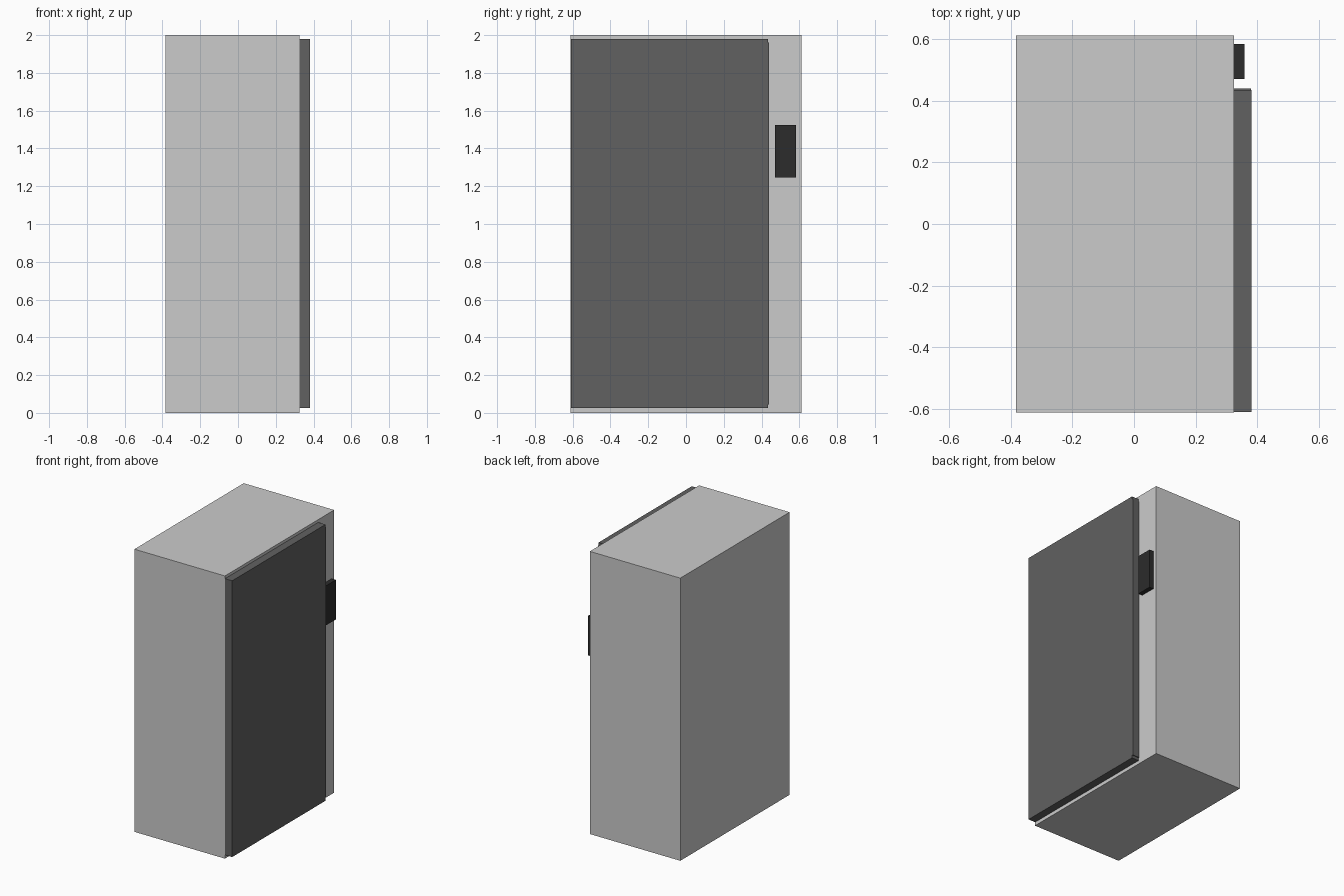
import bpy

if "Cube" in bpy.data.objects:
    bpy.data.objects.remove(bpy.data.objects["Cube"])


def material(name, v):
    m = bpy.data.materials.new(name)
    m.diffuse_color = (v, v, v, 1)
    m.use_nodes = True
    m.node_tree.nodes["Principled BSDF"].inputs["Base Color"].default_value = m.diffuse_color
    return m


def box(name, lo, hi, mat=None):
    bpy.ops.mesh.primitive_cube_add(size=1, location=[(a + b) / 2 for a, b in zip(lo, hi)])
    ob = bpy.context.object
    ob.name = name
    ob.scale = [b - a for a, b in zip(lo, hi)]
    bpy.ops.object.transform_apply(location=False, rotation=False, scale=True)
    if mat:
        ob.data.materials.append(mat)
    return ob


door_grey = material("door_grey", 0.12)
panel_black = material("panel_black", 0.025)

# main cabinet
box("cabinet", (-0.383, -0.611, 0), (0.325, 0.611, 2))
# door slab with a slim edge trim on its opening side
box("door", (0.325, -0.609, 0.025), (0.381, 0.434, 1.98), door_grey)
box("door_edge_trim", (0.325, 0.434, 0.045), (0.379, 0.44, 1.96), door_grey)
# control panel beside the door
box("control_panel", (0.325, 0.47, 1.245), (0.358, 0.583, 1.525), panel_black)
